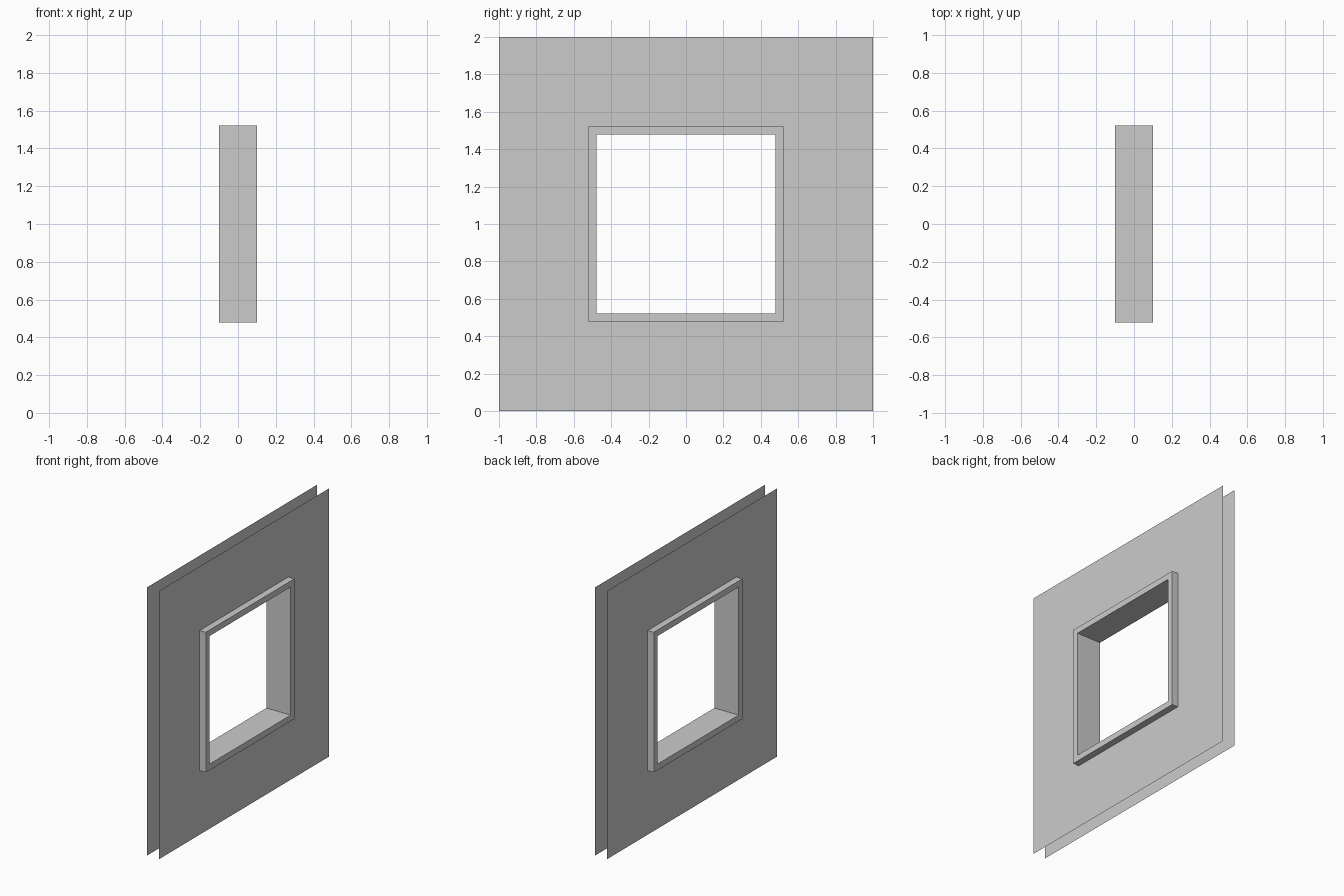
import bpy, bmesh

if "Cube" in bpy.data.objects:
    bpy.data.objects.remove(bpy.data.objects["Cube"])

CENTRE_Z = 1.0


def square(bm, x, half):
    """Four corner vertices of an upright square at depth x."""
    return [bm.verts.new((x, sy * half, CENTRE_Z + sz * half))
            for sy, sz in ((-1, -1), (1, -1), (1, 1), (-1, 1))]


def bridge(bm, a, b):
    """Join two square loops with four quads."""
    for i in range(4):
        j = (i + 1) % 4
        bm.faces.new((a[i], a[j], b[j], b[i]))


def finish(bm, name):
    mesh = bpy.data.meshes.new(name)
    bm.to_mesh(mesh)
    bm.free()
    obj = bpy.data.objects.new(name, mesh)
    bpy.context.collection.objects.link(obj)
    return obj


# Two paper-thin wall skins with a square opening, facing outward
for name, x in (("wall_skin_right", 0.05), ("wall_skin_left", -0.05)):
    bm = bmesh.new()
    bridge(bm, square(bm, x, 1.0), square(bm, x, 0.5))
    for f in bm.faces:
        f.normal_update()
        if f.normal.x * x < 0:
            f.normal_flip()
    finish(bm, name)

# Window frame: closed square ring passing through both skins
bm = bmesh.new()
OUTER, INNER, DEPTH = 0.5225, 0.4775, 0.1
loops = [square(bm, x, h) for x, h in
         ((-DEPTH, OUTER), (DEPTH, OUTER), (DEPTH, INNER), (-DEPTH, INNER))]
for i in range(4):
    bridge(bm, loops[i], loops[(i + 1) % 4])
bmesh.ops.recalc_face_normals(bm, faces=bm.faces)
finish(bm, "window_frame")
